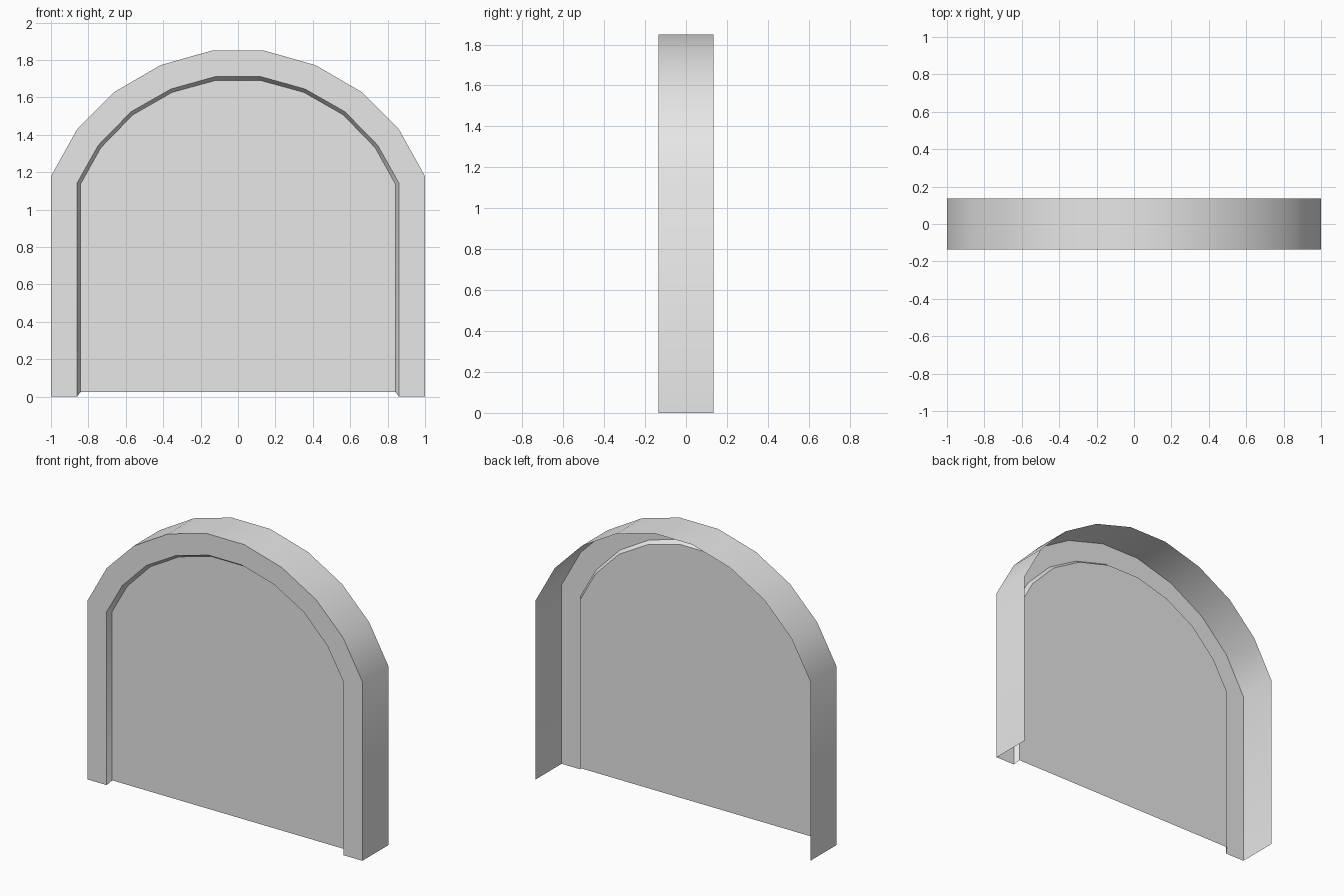
import bpy, bmesh, math

if "Cube" in bpy.data.objects:
    bpy.data.objects.remove(bpy.data.objects["Cube"])

grey = bpy.data.materials.new("light grey")
grey.diffuse_color = (0.8, 0.8, 0.8, 1)
grey.use_nodes = True
grey.node_tree.nodes["Principled BSDF"].inputs["Base Color"].default_value = grey.diffuse_color

HALF = 0.135          # half of the rim depth
RECESS = 0.03         # how far the panel sits behind the frame front

# Right half of each arch outline (x, z), from the foot up to the crown
OUTER = [(1, 0), (1, 1.178), (0.861, 1.428), (0.664, 1.627), (0.415, 1.772), (0.14, 1.85)]
INNER = [(0.861, 0), (0.861, 1.141), (0.747, 1.344), (0.572, 1.523), (0.358, 1.645), (0.121, 1.711)]
PANEL = [(0.842, 0.025), (0.842, 1.136), (0.733, 1.331), (0.562, 1.507), (0.352, 1.627), (0.118, 1.691)]


def arch(half, y):
    """Mirror a half outline into a full open arch at depth y."""
    full = half + [(-x, z) for x, z in reversed(half)]
    return [(x, y, z) for x, z in full]


def build(name, loops, fill_last=False):
    """Bridge successive open arches, optionally filling the last one."""
    bm = bmesh.new()
    rows = [[bm.verts.new(p) for p in loop] for loop in loops]
    for a, b in zip(rows, rows[1:]):
        for i in range(len(a) - 1):
            bm.faces.new((a[i], a[i + 1], b[i + 1], b[i]))
    if fill_last:
        bm.faces.new(rows[-1])
    mesh = bpy.data.meshes.new(name)
    bm.to_mesh(mesh)
    bm.free()
    mesh.materials.append(grey)
    obj = bpy.data.objects.new(name, mesh)
    bpy.context.collection.objects.link(obj)
    bpy.ops.object.select_all(action='DESELECT')
    obj.select_set(True)
    bpy.context.view_layer.objects.active = obj
    bpy.ops.object.shade_smooth_by_angle(angle=math.radians(35))
    return obj


# Arched frame: outer rim, open at the back and foot, with a flat front face
build("arch_frame", [arch(OUTER, HALF), arch(OUTER, -HALF), arch(INNER, -HALF)])

# Recessed panel with its slanted surround
build("recessed_panel", [arch(INNER, -HALF), arch(PANEL, -HALF + RECESS)], fill_last=True)
